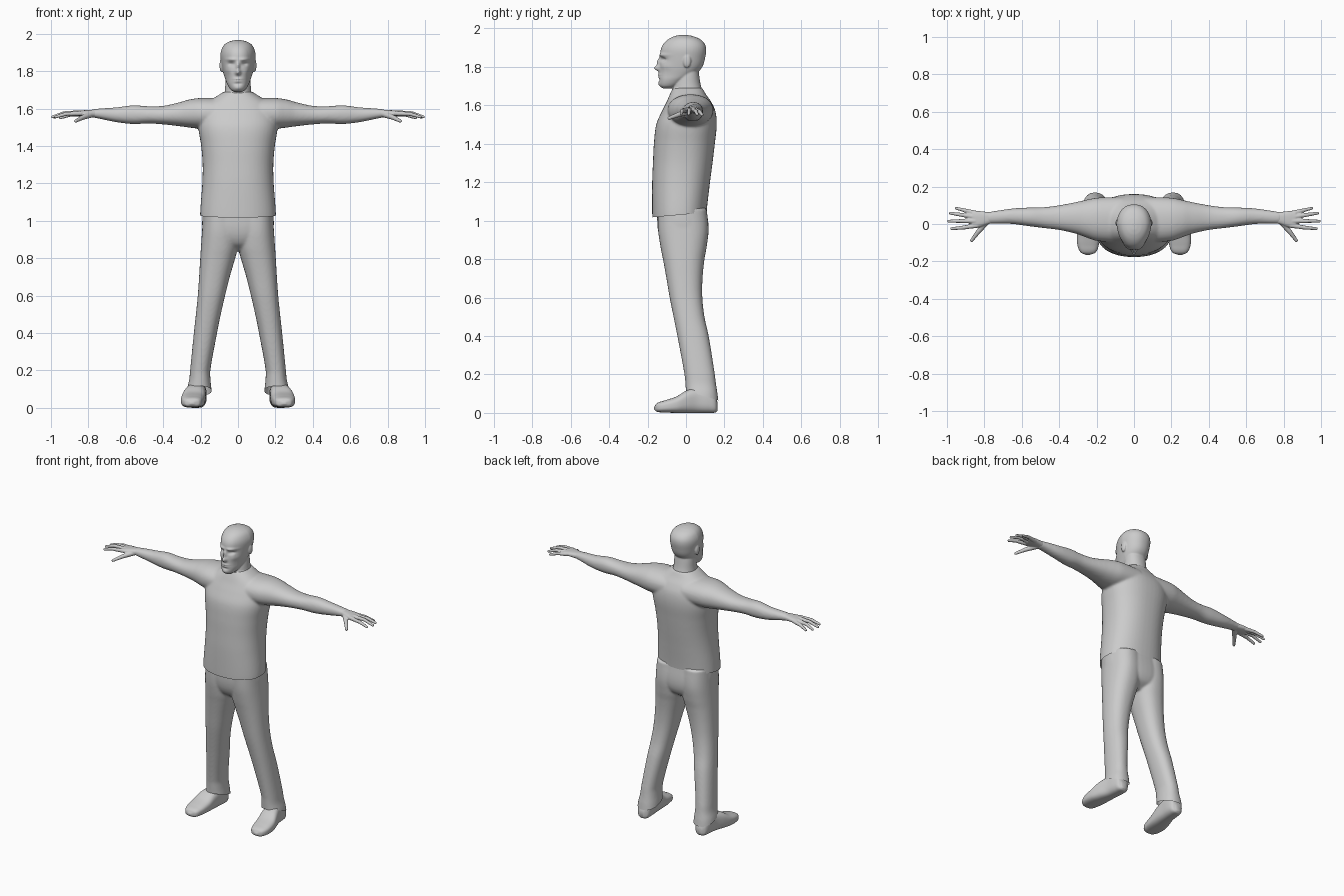
import bpy, bmesh, math
from mathutils import Vector, Matrix

if "Cube" in bpy.data.objects:
    bpy.data.objects.remove(bpy.data.objects["Cube"])


def sample(keys, n):
    """Smoothly interpolate profile rows; column 0 is the position along the axis."""
    last = len(keys) - 1

    def slope(i, c):
        a, b = keys[max(i - 1, 0)], keys[min(i + 1, last)]
        return (b[c] - a[c]) / (b[0] - a[0])

    rows = []
    for i in range(last):
        p, q = keys[i], keys[i + 1]
        h = q[0] - p[0]
        for k in range(n + (i == last - 1)):
            s = k / n
            row = [p[0] + s * h]
            for c in range(1, 5):
                row.append((2*s**3 - 3*s*s + 1) * p[c] + (s**3 - 2*s*s + s) * h * slope(i, c)
                           + (3*s*s - 2*s**3) * q[c] + (s**3 - s*s) * h * slope(i + 1, c))
            rows.append(row)
    return rows


def loft(bm, keys, axis, side=1, power=2.2, segs=48, n=6):
    """Closed tube through rows (t, a0, a1, b0, b1) along 'x', 'y' or 'z'."""
    rings = []
    for t, a0, a1, b0, b1 in sample(keys, n):
        ring = []
        for k in range(segs):
            ang = 2 * math.pi * k / segs
            c, s = math.cos(ang), math.sin(ang)
            a = (a0 + a1) / 2 + (a1 - a0) / 2 * math.copysign(abs(c) ** (2 / power), c)
            b = (b0 + b1) / 2 + (b1 - b0) / 2 * math.copysign(abs(s) ** (2 / power), s)
            x, y, z = {'x': (t, a, b), 'y': (a, t, b), 'z': (a, b, t)}[axis]
            ring.append(bm.verts.new((x * side, y, z)))
        rings.append(ring)
    for r, q in zip(rings, rings[1:]):
        for k in range(segs):
            j = (k + 1) % segs
            bm.faces.new((r[k], r[j], q[j], q[k]))
    bm.faces.new(rings[0])
    bm.faces.new(rings[-1])


def ball(bm, pos, size):
    m = Matrix.Translation(pos) @ Matrix.Diagonal((*size, 1))
    bmesh.ops.create_uvsphere(bm, u_segments=20, v_segments=12, radius=1, matrix=m)


def finger(bm, points, r0, r1, side):
    """Chain of tapering segments with round joints."""
    pts = [Vector((x * side, y, z)) for x, y, z in points]
    rad = [r0 + (r1 - r0) * i / (len(pts) - 1) for i in range(len(pts))]
    for p, r in zip(pts, rad):
        ball(bm, p, (r, r, r))
    for p, q, r, s in zip(pts, pts[1:], rad, rad[1:]):
        d = q - p
        m = Matrix.Translation((p + q) / 2) @ d.to_track_quat('Z', 'Y').to_matrix().to_4x4()
        bmesh.ops.create_cone(bm, cap_ends=True, segments=16, radius1=r, radius2=s,
                              depth=d.length, matrix=m)


def finish(bm, name, voxel=0, smooth=0, cut=None, sculpt=None):
    """Make the object, optionally fusing its pieces, trimming a hem and sculpting."""
    bmesh.ops.recalc_face_normals(bm, faces=bm.faces)
    me = bpy.data.meshes.new(name)
    bm.to_mesh(me)
    bm.free()
    ob = bpy.data.objects.new(name, me)
    bpy.context.collection.objects.link(ob)
    bpy.ops.object.select_all(action='DESELECT')
    bpy.context.view_layer.objects.active = ob
    ob.select_set(True)
    if voxel:
        m = ob.modifiers.new("fuse", 'REMESH')
        m.mode, m.voxel_size = 'VOXEL', voxel
        bpy.ops.object.modifier_apply(modifier=m.name)
        m = ob.modifiers.new("soften", 'SMOOTH')
        m.iterations = smooth
        bpy.ops.object.modifier_apply(modifier=m.name)
    if sculpt:
        for v in me.vertices:
            sculpt(v.co)
    if cut:
        bm = bmesh.new()
        bm.from_mesh(me)
        bmesh.ops.bisect_plane(bm, geom=bm.verts[:] + bm.edges[:] + bm.faces[:],
                               plane_co=cut[0], plane_no=cut[1], clear_outer=True)
        bm.to_mesh(me)
        bm.free()
    bpy.ops.object.shade_smooth_by_angle(angle=math.radians(50))
    return ob


def sym(rows):
    return [(t, -w, w, b0, b1) for t, w, b0, b1 in rows]


# Shirt: torso and sleeves fused, hem trimmed open
bm = bmesh.new()
loft(bm, sym([(0.97, .203, -.174, .105), (1.05, .202, -.176, .108), (1.2, .191, -.176, .125),
              (1.3, .189, -.172, .138), (1.4, .197, -.167, .15), (1.5, .212, -.155, .16),
              (1.57, .205, -.125, .153), (1.62, .18, -.1, .13), (1.655, .13, -.085, .105),
              (1.69, .076, -.068, .085)]), 'z', power=2.3)
arm = [(.06, -.1, .145, 1.49, 1.655), (.2, -.09, .14, 1.492, 1.656), (.26, -.07, .128, 1.498, 1.648),
       (.31, -.052, .117, 1.505, 1.634), (.4, -.032, .1, 1.515, 1.614), (.48, -.022, .09, 1.52, 1.612),
       (.56, -.012, .088, 1.517, 1.617), (.65, 0, .083, 1.527, 1.606),
       (.74, .002, .07, 1.545, 1.6), (.79, .003, .063, 1.555, 1.594)]
for s in (1, -1):
    loft(bm, arm, 'x', s)
finish(bm, "shirt", .007, 8, cut=((0, 0, 1.033), (0, .09, -1)))

# Hands
fingers = [
    ((.84, -.008, 1.574), (.92, -.02, 1.571), (.975, -.025, 1.555)),
    ((.85, .016, 1.577), (.93, .016, 1.575), (.992, .015, 1.555)),
    ((.85, .038, 1.575), (.93, .05, 1.571), (.982, .058, 1.553)),
    ((.84, .057, 1.571), (.9, .072, 1.566), (.95, .084, 1.55))]
palm = [(.75, .008, .062, 1.553, 1.594), (.79, -.004, .065, 1.555, 1.593),
        (.83, -.017, .069, 1.558, 1.59), (.865, -.017, .068, 1.563, 1.586)]
for s, name in ((1, "left_hand"), (-1, "right_hand")):
    bm = bmesh.new()
    loft(bm, palm, 'x', s, power=2.5)
    for f in fingers:
        finger(bm, f, .013, .008, s)
    finger(bm, ((.785, .015, 1.568), (.83, -.038, 1.552), (.868, -.088, 1.533)), .017, .009, s)
    finish(bm, name, .004, 3)

# Head with neck, ears and face
bm = bmesh.new()
loft(bm, sym([(1.688, .022, -.122, -.08), (1.7, .045, -.135, -.045), (1.73, .064, -.141, .0),
              (1.76, .073, -.14, .05), (1.8, .083, -.138, .085), (1.85, .091, -.134, .1),
              (1.89, .094, -.131, .105), (1.92, .087, -.117, .097), (1.945, .07, -.09, .072),
              (1.96, .042, -.058, .035), (1.966, .014, -.03, .005)]), 'z')
loft(bm, sym([(1.6, .09, -.08, .105), (1.65, .078, -.076, .095), (1.7, .07, -.068, .078),
              (1.76, .066, -.05, .068), (1.82, .06, -.04, .06)]), 'z')
for s in (1, -1):
    ball(bm, (.088 * s, .005, 1.83), (.011, .021, .035))

bumps = [  # x, z, spread x, spread z, forward push
    (0, 1.793, .014, .014, .027), (0, 1.825, .01, .022, .016), (.035, 1.862, .028, .009, .009),
    (.036, 1.838, .018, .011, -.014), (.055, 1.802, .02, .018, .006), (0, 1.754, .026, .01, .007),
    (0, 1.752, .026, .003, -.005), (0, 1.732, .02, .006, -.005), (0, 1.71, .022, .012, .006)]


def face(co):
    if co.z > 1.69 and co.y < 0:
        co.x *= 1 - .16 * min(1, -co.y / .1)
    if co.z > 1.69 and co.y < -.04:
        fade = min(1, (-.04 - co.y) / .04)
        co.y -= fade * sum(p * math.exp(-((abs(co.x) - x) / sx) ** 2 - ((co.z - z) / sz) ** 2)
                           for x, z, sx, sz, p in bumps)


finish(bm, "head", .004, 5, sculpt=face)

# Trousers: hips and legs fused, hems trimmed open
bm = bmesh.new()
loft(bm, sym([(.84, .04, -.07, .05), (.88, .14, -.12, .1), (.95, .188, -.146, .118),
              (1.07, .187, -.15, .105)]), 'z', power=2.4)
leg = [(.03, .138, .278, 0, .172), (.1, .142, .272, 0, .164), (.15, .147, .261, -.003, .156),
       (.2, .148, .256, -.008, .15), (.4, .112, .236, -.045, .118), (.5, .092, .225, -.065, .096),
       (.6, .069, .215, -.085, .085), (.7, .044, .208, -.102, .086), (.8, .015, .202, -.12, .096),
       (.86, .0, .198, -.132, .107), (.95, -.005, .192, -.145, .117), (1.06, 0, .186, -.148, .108)]
for s in (1, -1):
    loft(bm, leg, 'z', s, power=2.3)
finish(bm, "trousers", .007, 6, cut=((0, .08, .092), (0, -.3, -1)))

# Shoes, toes turned slightly outward
shoe = [(-.166, .238, .255, .018, .03), (-.152, .205, .285, .006, .05), (-.11, .188, .303, .002, .065),
        (-.05, .178, .304, 0, .085), (0, .173, .292, 0, .115), (.06, .17, .272, 0, .132),
        (.12, .168, .263, 0, .125), (.152, .177, .252, .002, .09), (.165, .2, .232, .012, .05)]
for s, name in ((1, "left_shoe"), (-1, "right_shoe")):
    bm = bmesh.new()
    loft(bm, shoe, 'y', s, power=2.8)
    finish(bm, name)
